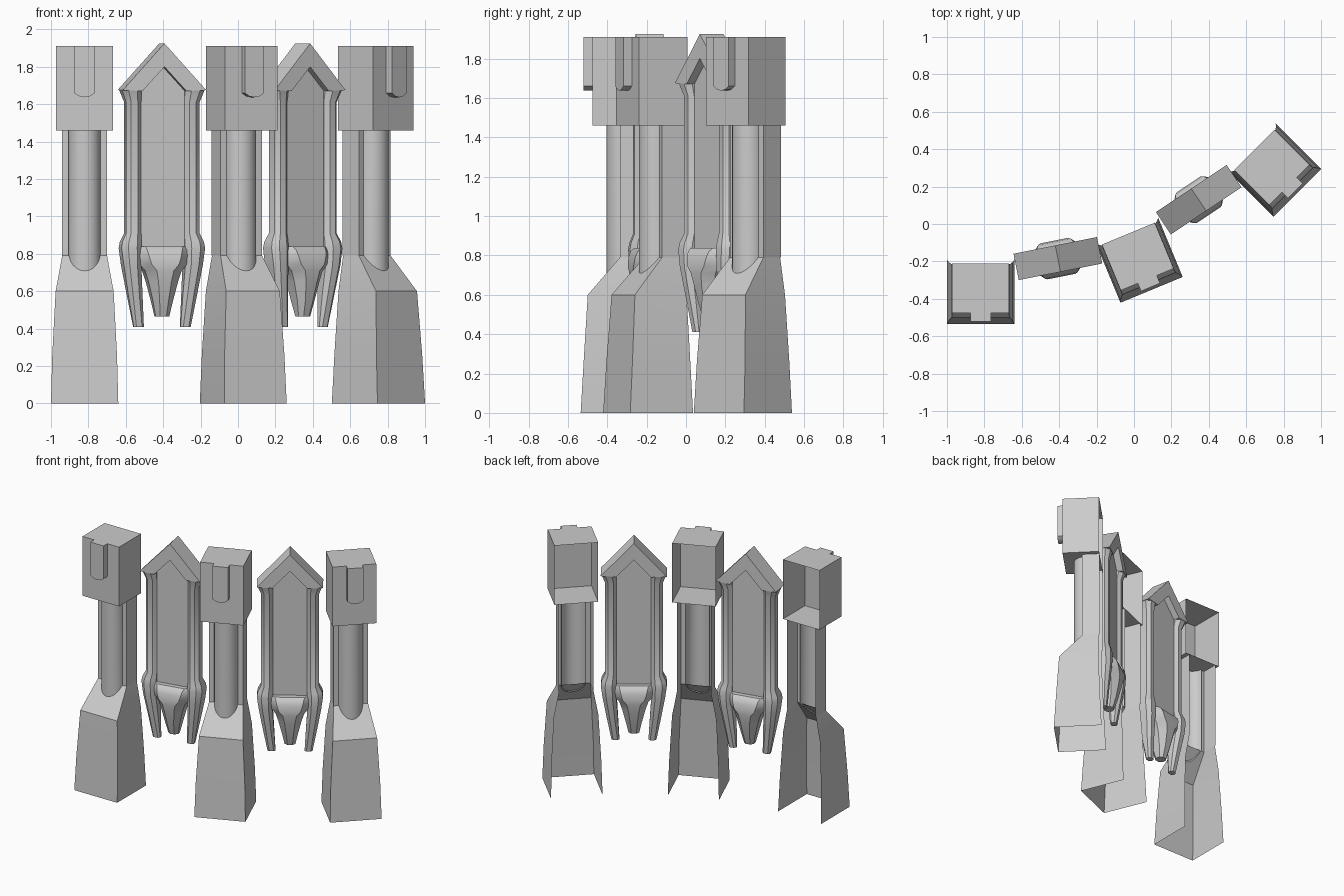
import bpy, bmesh, math
from mathutils import Matrix

if "Cube" in bpy.data.objects:
    bpy.data.objects.remove(bpy.data.objects["Cube"])


def finish(name, verts, faces, place, closed=True, angle=35):
    """Make an object from local geometry and set it in its bay."""
    bm = bmesh.new()
    vs = [bm.verts.new(v) for v in verts]
    for f in faces:
        bm.faces.new([vs[i] for i in f])
    if closed:
        bmesh.ops.recalc_face_normals(bm, faces=bm.faces)
    me = bpy.data.meshes.new(name)
    bm.to_mesh(me)
    bm.free()
    ob = bpy.data.objects.new(name, me)
    bpy.context.collection.objects.link(ob)
    ob.matrix_world = place
    bpy.ops.object.select_all(action='DESELECT')
    ob.select_set(True)
    bpy.context.view_layer.objects.active = ob
    bpy.ops.object.shade_smooth_by_angle(angle=math.radians(angle))
    return ob


def loft(name, rings, place, ring_closed=True):
    """Skin equal-length rings, listed bottom to top."""
    n = len(rings[0])
    verts = [p for r in rings for p in r]
    faces = []
    for k in range(len(rings) - 1):
        for i in range(n if ring_closed else n - 1):
            j = (i + 1) % n
            faces.append((k * n + i, k * n + j, (k + 1) * n + j, (k + 1) * n + i))
    if ring_closed:
        faces += [tuple(range(n))[::-1], tuple(range((len(rings) - 1) * n, len(rings) * n))]
    return finish(name, verts, faces, place, ring_closed)


def slab(name, profile, y0, y1, place):
    """Extrude an xz profile along y."""
    n = len(profile)
    verts = [(x, y, z) for y in (y0, y1) for x, z in profile]
    faces = [tuple(range(n)), tuple(range(n, 2 * n))]
    faces += [(i, (i + 1) % n, n + (i + 1) % n, n + i) for i in range(n)]
    return finish(name, verts, faces, place, angle=25)


def chamfered(z, x0, x1, d, k=0.28):
    """Eight-sided section at height z."""
    c = k * min(abs(x1 - x0), 2 * d)
    a, b = min(x0, x1), max(x0, x1)
    return [(a + c, -d, z), (b - c, -d, z), (b, -d + c, z), (b, d - c, z),
            (b - c, d, z), (a + c, d, z), (a, d - c, z), (a, -d + c, z)]


def spot(x, y, deg):
    return Matrix.Translation((x, y, 0)) @ Matrix.Rotation(math.radians(deg), 4, 'Z')


def pillar(p):
    # flared base, open at the back
    levels = [(0, .18, 0, .345), (.26, .173, .015, .333), (.6, .155, .036, .32), (.79, .12, .2, .32)]
    loft("pillar_base", [[(-w, b, z), (-w, f, z), (w, f, z), (w, b, z)] for z, w, f, b in levels], p, False)
    # shaft with a half-round column on its front, open at the back
    plan = [(-.12, .325), (-.12, .2), (-.085, .2)]
    plan += [(-.085 * math.cos(math.pi * i / 12), .215 - .085 * math.sin(math.pi * i / 12)) for i in range(13)]
    plan += [(.085, .2), (.12, .2), (.12, .325)]
    cz = lambda y: .79 if y >= .2 else .6 + .19 * (y - .036) / .164 - .01
    loft("pillar_shaft", [[(x, y, cz(y)) for x, y in plan], [(x, y, 1.46) for x, y in plan]], p, False)
    # cap box without a back wall
    w, f, b = .153, .06, .325
    verts = [(x, y, z) for z in (1.46, 1.91) for x, y in ((-w, b), (-w, f), (w, f), (w, b))]
    finish("pillar_cap", verts, [(0, 1, 5, 4), (1, 2, 6, 5), (2, 3, 7, 6), (4, 5, 6, 7), (3, 2, 1, 0)], p, False)
    # tongue on the cap front
    slab("cap_tongue", [(-.055, 1.91), (-.055, 1.66), (-.03, 1.643), (0, 1.637),
                        (.03, 1.643), (.055, 1.66), (.055, 1.91)], .015, .062, p)


def panel(p):
    # gable roof
    slab("gable", [(-.2275, 1.675), (-.12, 1.67), (0, 1.80), (.12, 1.67), (.2275, 1.675), (0, 1.925)],
         -.072, .072, p)
    # pointed infill plate
    slab("infill_plate", [(-.13, .82), (.13, .82), (.13, 1.68), (0, 1.82), (-.13, 1.68)], -.025, .025, p)
    # side posts ending in outer prongs
    post = [(.41, .10, .155, .022), (.58, .11, .187, .045), (.74, .12, .215, .068), (.83, .118, .2275, .072),
            (.865, .118, .222, .066), (.91, .118, .2, .05), (1.61, .118, .2, .05), (1.675, .118, .225, .07)]
    for s in (-1, 1):
        loft("side_post", [chamfered(z, s * a, s * b, d) for z, a, b, d in post], p)
    # sill swelling down into the middle prong
    prong = [(.465, .037, .035), (.55, .055, .062), (.65, .08, .085), (.71, .1, .096),
             (.745, .13, .098), (.79, .14, .092), (.82, .14, .08), (.838, .135, .06)]
    loft("middle_prong", [chamfered(z, -w, w, d) for z, w, d in prong], p)


for place in ((-.82, -.535, 0), (.094, -.352, 22.5), (.873, .167, 45)):
    pillar(spot(*place))
for place in ((-.407, -.185, 11.25), (.346, .13, 33.75)):
    panel(spot(*place))
